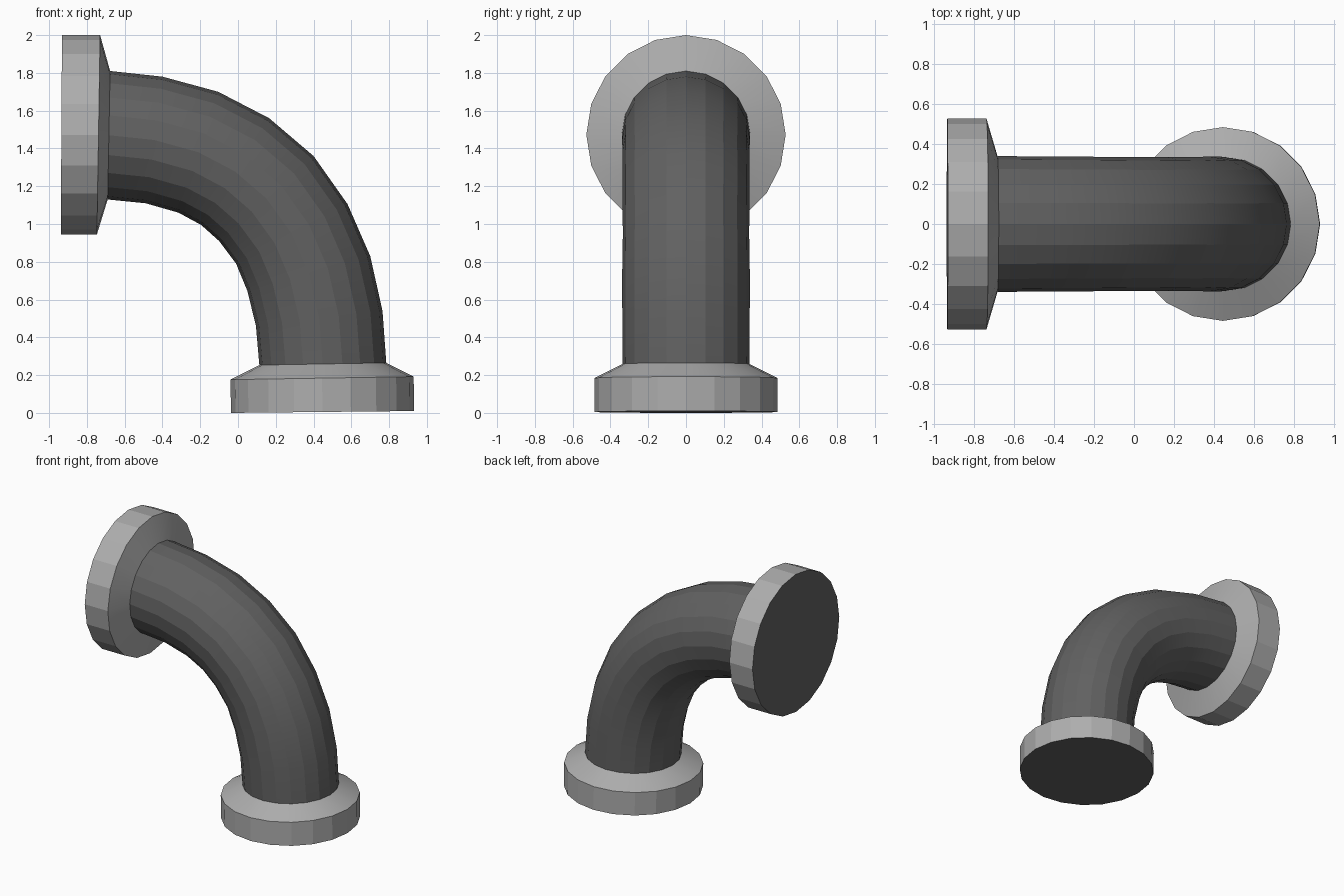
import bpy, bmesh, math
from mathutils import Vector

if "Cube" in bpy.data.objects:
    bpy.data.objects.remove(bpy.data.objects["Cube"])

SIDES = 20


def material(name, v):
    m = bpy.data.materials.new(name)
    m.diffuse_color = (v, v, v, 1)
    m.use_nodes = True
    m.node_tree.nodes["Principled BSDF"].inputs["Base Color"].default_value = m.diffuse_color
    return m


dark = material("dark_grey", 0.12)
light = material("light_grey", 0.42)


def loft(name, rings, mats, cap_end=False):
    """Skin circular rings given by outer and inner (x, z) points, round in y."""
    bm = bmesh.new()
    loops = []
    for (ox, oz), (ix, iz) in rings:
        a, b = Vector((ox, 0, oz)), Vector((ix, 0, iz))
        mid, half = (a + b) / 2, (a - b) / 2
        side = Vector((0, half.length, 0))
        loops.append([bm.verts.new(mid + half * math.cos(t) + side * math.sin(t))
                      for t in (2 * math.pi * i / SIDES for i in range(SIDES))])
    for p, q in zip(loops, loops[1:]):
        for i in range(SIDES):
            j = (i + 1) % SIDES
            bm.faces.new((p[i], q[i], q[j], p[j]))
    flip = False
    if cap_end:
        cap = bm.faces.new(loops[-1])
        cap.material_index = 1
    bmesh.ops.recalc_face_normals(bm, faces=bm.faces)
    # make sure the skin faces away from its own axis
    f = bm.faces[0] if not bm.faces.ensure_lookup_table() else None
    centre = sum((v.co for v in loops[0] + loops[1]), Vector()) / (2 * SIDES)
    flip = f.normal.dot(f.calc_center_median() - centre) < 0
    if flip:
        bmesh.ops.reverse_faces(bm, faces=bm.faces)
    me = bpy.data.meshes.new(name)
    bm.to_mesh(me)
    bm.free()
    for m in mats:
        me.materials.append(m)
    ob = bpy.data.objects.new(name, me)
    bpy.context.collection.objects.link(ob)
    bpy.ops.object.select_all(action='DESELECT')
    ob.select_set(True)
    bpy.context.view_layer.objects.active = ob
    bpy.ops.object.shade_smooth_by_angle(angle=math.radians(15))
    return ob


# Bent pipe: outer and inner edge of each cross-section, top to bottom
pipe = [((-0.677, 1.81), (-0.69, 1.13)), ((-0.40, 1.78), (-0.49, 1.11)),
        ((-0.105, 1.70), (-0.315, 1.06)), ((0.165, 1.56), (-0.195, 0.995)),
        ((0.40, 1.36), (-0.10, 0.91)), ((0.58, 1.105), (-0.01, 0.79)),
        ((0.70, 0.83), (0.05, 0.645)), ((0.765, 0.54), (0.095, 0.46)),
        ((0.785, 0.265), (0.113, 0.253))]
loft("bent_pipe", pipe, [dark])

# Flanges: sloped collar, rim and closed end
loft("upper_flange", [pipe[0], ((-0.73, 2.0), (-0.747, 0.945)),
                      ((-0.932, 2.0), (-0.938, 0.945))], [light, dark], True)
loft("lower_flange", [pipe[-1], ((0.93, 0.192), (-0.04, 0.176)),
                      ((0.932, 0.01), (-0.037, 0.0))], [light, dark], True)
